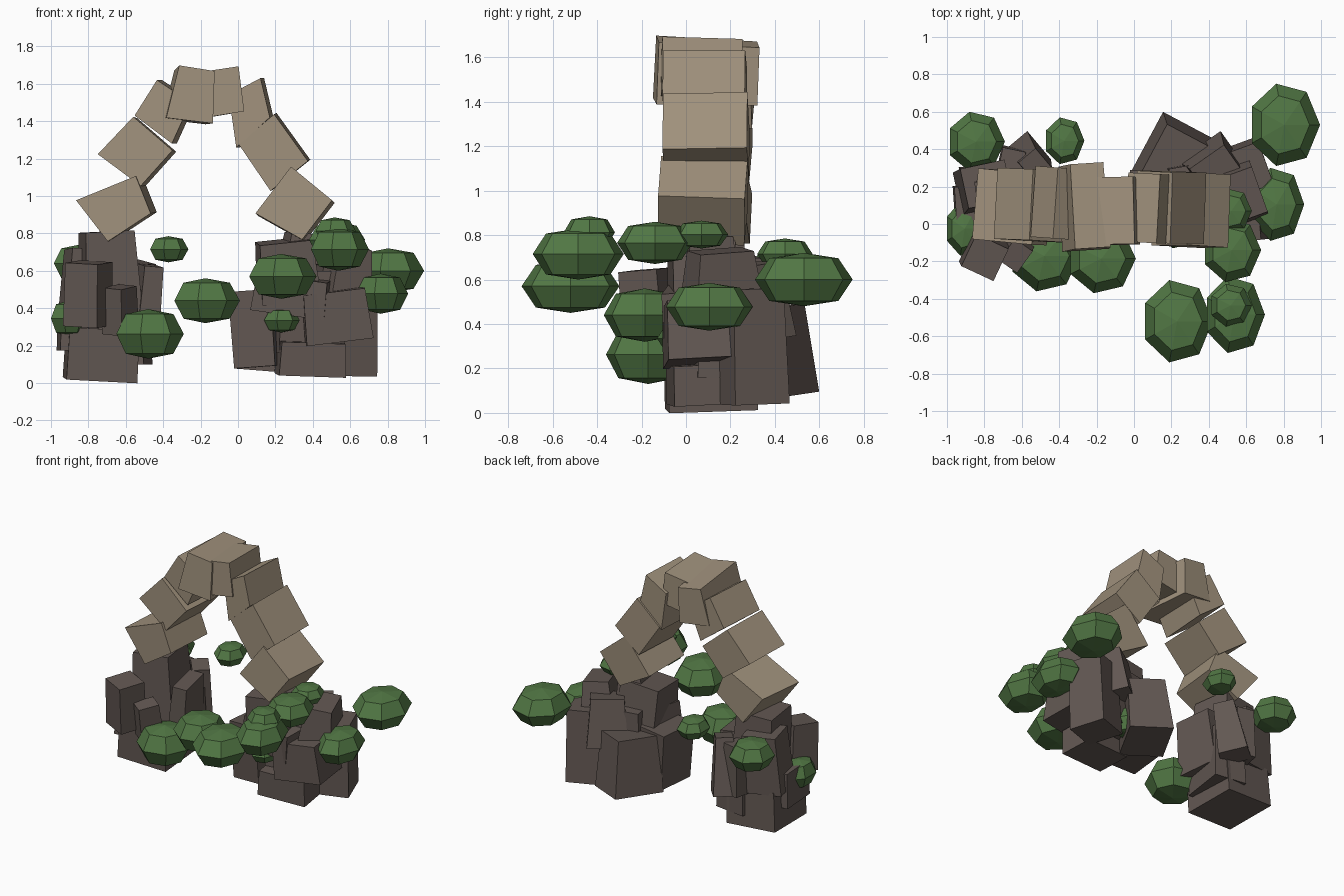
import bpy, bmesh
from math import radians, pi
from mathutils import Matrix, Vector, Euler

if "Cube" in bpy.data.objects:
    bpy.data.objects.remove(bpy.data.objects["Cube"])


def material(name, rgb):
    m = bpy.data.materials.new(name)
    m.diffuse_color = (*rgb, 1)
    m.use_nodes = True
    m.node_tree.nodes["Principled BSDF"].inputs["Base Color"].default_value = m.diffuse_color
    return m


TAN = material("tan_stone", (0.355, 0.287, 0.205))
BROWN = material("brown_rock", (0.122, 0.096, 0.085))
GREEN = material("leaf_green", (0.083, 0.185, 0.058))


def finish(bm, name, mat):
    bmesh.ops.recalc_face_normals(bm, faces=bm.faces)
    me = bpy.data.meshes.new(name)
    bm.to_mesh(me)
    bm.free()
    me.materials.append(mat)
    ob = bpy.data.objects.new(name, me)
    bpy.context.collection.objects.link(ob)
    return ob


def arch_stone(name, quad, y0, y1, yaw=0, pitch=0, back_scale=1.0):
    """Four-cornered front outline pushed back along y, then turned a little."""
    bm = bmesh.new()
    mx = sum(p[0] for p in quad) / 4
    mz = sum(p[1] for p in quad) / 4
    front = [bm.verts.new((x, y0, z)) for x, z in quad]
    back = [bm.verts.new((mx + (x - mx) * back_scale, y1, mz + (z - mz) * back_scale))
            for x, z in quad]
    bm.faces.new(front)
    bm.faces.new(back[::-1])
    for i in range(4):
        j = (i + 1) % 4
        bm.faces.new((front[i], back[i], back[j], front[j]))
    c = sum((v.co for v in bm.verts), Vector()) / 8
    rot = Euler((radians(pitch), 0, radians(yaw))).to_matrix()
    bmesh.ops.rotate(bm, cent=c, matrix=rot, verts=bm.verts)
    finish(bm, name, TAN)


def rock(name, loc, size, rot=(0, 0, 0), taper=1.0):
    """Rough box, narrower at the top by the taper."""
    bm = bmesh.new()
    bmesh.ops.create_cube(bm, size=1)
    for v in bm.verts:
        if v.co.z > 0:
            v.co.x *= taper
            v.co.y *= taper
    m = (Matrix.Translation(loc) @ Euler([radians(a) for a in rot]).to_matrix().to_4x4()
         @ Matrix.Diagonal((*size, 1)))
    bm.transform(m)
    finish(bm, name, BROWN)


def bush(name, xs, ys, zs):
    """Flattened seven-sided ball with one corner towards +x, fitted to a range."""
    bm = bmesh.new()
    bmesh.ops.create_uvsphere(bm, u_segments=7, v_segments=4, radius=1)
    bm.transform(Matrix.Rotation(-pi / 2, 4, 'Z'))
    for v in bm.verts:
        if 0.5 < abs(v.co.z) < 0.9:
            v.co.z *= 1.13  # flatter caps
        for axis, (a, b), lo, hi in ((0, xs, -.901, 1), (1, ys, -.975, .975), (2, zs, -1, 1)):
            v.co[axis] = a + (v.co[axis] - lo) / (hi - lo) * (b - a)
    finish(bm, name, GREEN)


# Arch stones from left foot over the crown to right foot
arch = [
    ([(-.85, .98), (-.53, 1.11), (-.45, .91), (-.68, .76)], -.10, .28, -5, 1),
    ([(-.74, 1.22), (-.55, 1.42), (-.34, 1.24), (-.51, 1.05)], -.09, .29, -3, -1),
    ([(-.54, 1.43), (-.42, 1.62), (-.24, 1.50), (-.34, 1.28)], -.08, .30, -4, 0),
    ([(-.33, 1.69), (-.14, 1.66), (-.15, 1.38), (-.40, 1.41)], -.135, .32, 4, -2, .93),
    ([(-.20, 1.66), (.00, 1.69), (.03, 1.45), (-.21, 1.41)], -.11, .25, 1, -1, .97),
    ([(-.04, 1.54), (.13, 1.63), (.18, 1.42), (.00, 1.26)], -.10, .27, -3, 0),
    ([(.01, 1.28), (.20, 1.44), (.38, 1.19), (.18, 1.03)], -.10, .28, -2, 1),
    ([(.29, 1.15), (.51, .97), (.35, .76), (.10, .90)], -.12, .27, -2, -2),
]
for i, spec in enumerate(arch):
    arch_stone(f"arch_stone_{i + 1}", *spec)

# Left rock pile
left = [
    ((-.73, .11, .155), (.38, .40, .28), (2, 3, 3), .98),
    ((-.79, .07, .30), (.34, .29, .25), (0, 0, 4), .95),
    ((-.80, -.165, .475), (.20, .20, .34), (4, 3, -25), .95),
    ((-.69, .10, .55), (.31, .34, .52), (0, -3, 8), .85),
    ((-.49, .10, .43), (.12, .32, .40), (3, 5, 10), .85),
    ((-.55, .34, .45), (.17, .20, .40), (10, 0, 40), .7),
    ((-.80, .20, .50), (.27, .24, .42), (-3, 4, 12), .9),
    ((-.63, -.15, .39), (.13, .16, .25), (8, 5, -35), .9),
    ((-.60, .15, .30), (.24, .34, .40), (0, 0, -8), .9),
    ((-.66, .30, .45), (.14, .22, .36), (0, 0, -12), .9),
]
# Right rock pile
right = [
    ((.21, .355, .275), (.30, .36, .40), (3, 4, -28), .85),
    ((.39, .05, .13), (.36, .25, .18), (3, 2, 6), .95),
    ((.59, .295, .30), (.25, .26, .52), (2, 1, 20), .92),
    ((.26, .08, .60), (.32, .32, .32), (4, -6, 5), .88),
    ((.52, .05, .36), (.36, .30, .27), (3, -7, 4), .92),
    ((.29, .04, .47), (.40, .26, .20), (4, 8, -6), .95),
    ((.37, .18, .38), (.36, .32, .44), (0, 0, 10), .9),
    ((.09, .12, .29), (.22, .30, .41), (0, -4, -6), 1.04),
    ((.43, .30, .50), (.28, .24, .34), (8, 0, 35), .8),
    ((.57, .16, .58), (.24, .34, .30), (4, 6, 20), .75),
    ((.34, .10, .72), (.20, .24, .16), (0, 5, 12), .8),
]
for side, pile in (("left", left), ("right", right)):
    for i, (loc, size, rot, taper) in enumerate(pile):
        rock(f"{side}_rock_{i + 1}", loc, size, rot, taper)

# Bushes, each by its x, y and z range
bushes = [
    ((.63, .995), (.31, .75), (.48, .72)),
    ((.63, .91), (-.09, .30), (.37, .585)),
    ((.38, .68), (-.31, .03), (.67, .86)),
    ((.39, .70), (-.69, -.28), (.60, .83)),
    ((.415, .63), (-.55, -.32), (.74, .885)),
    ((.06, .42), (-.74, -.30), (.45, .69)),
    ((-.34, .01), (-.37, .00), (.32, .56)),
    ((-.65, -.29), (-.36, .02), (.13, .395)),
    ((-.47, -.265), (.32, .57), (.645, .785)),
    ((-.985, -.69), (.28, .60), (.54, .74)),
    ((-1.0, -.80), (-.17, .12), (.25, .44)),
    ((.42, .63), (-.05, .19), (.74, .865)),
    ((.14, .33), (-.13, .09), (.27, .40)),
    ((.17, .42), (.20, .45), (.10, .30)),
]
for i, ranges in enumerate(bushes):
    bush(f"bush_{i + 1}", *ranges)
